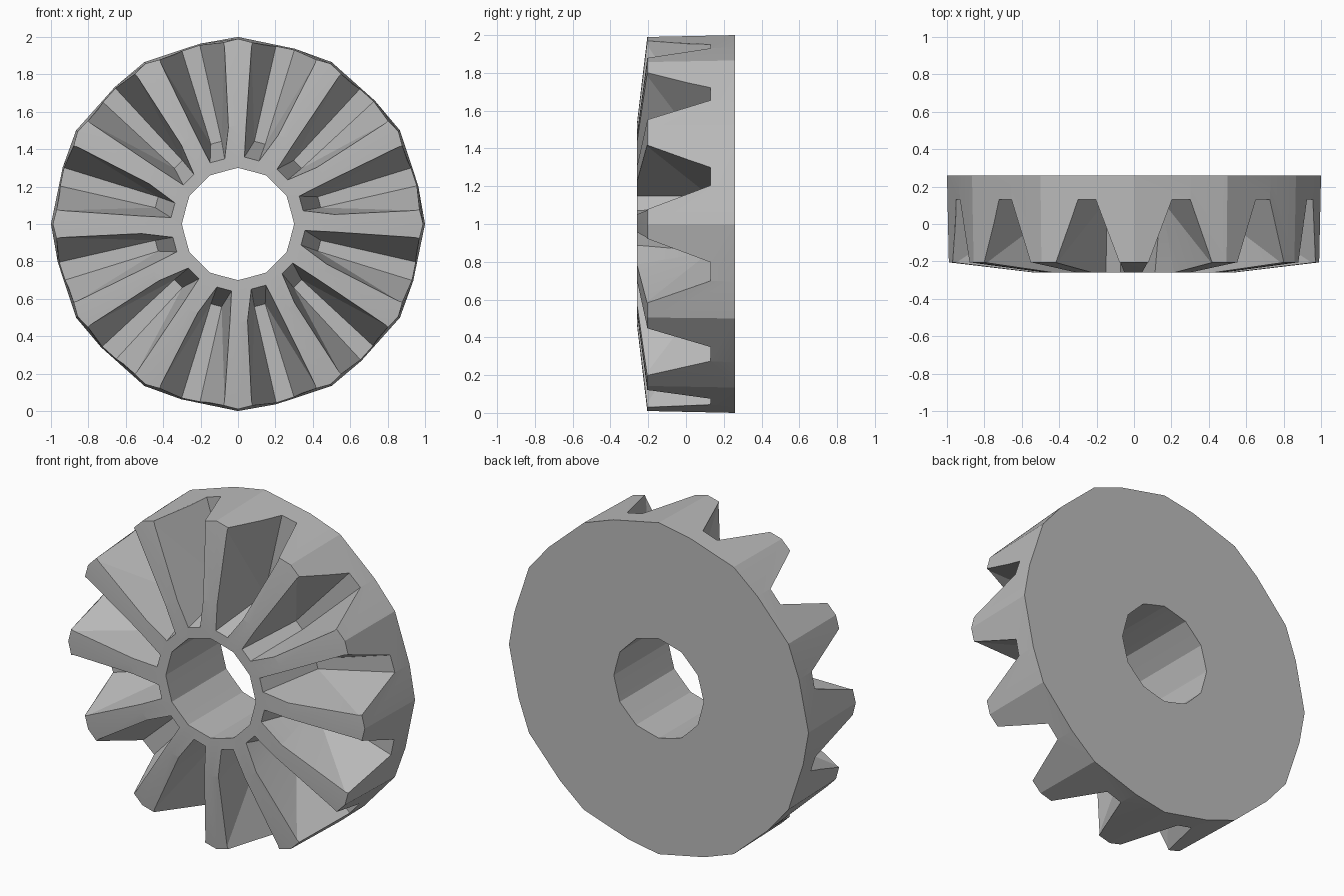
import bpy, bmesh
from math import sin, cos, radians

cube = bpy.data.objects.get("Cube")
if cube:
    bpy.data.objects.remove(cube)

TEETH = 12
STEP = 360 / TEETH

steel = bpy.data.materials.new("steel_grey")
steel.use_nodes = True
GREY = (0.5, 0.5, 0.5, 1)
steel.diffuse_color = GREY
steel.node_tree.nodes["Principled BSDF"].inputs["Base Color"].default_value = GREY


def make_object(name, bm):
    bmesh.ops.recalc_face_normals(bm, faces=bm.faces)
    mesh = bpy.data.meshes.new(name)
    bm.to_mesh(mesh)
    bm.free()
    mesh.materials.append(steel)
    obj = bpy.data.objects.new(name, mesh)
    bpy.context.collection.objects.link(obj)
    return obj


def polar(angle, radius, y):
    a = radians(angle)
    return (radius * sin(a), y, 1 + radius * cos(a))


# Gear blank: a closed profile (main radius, in-between radius, depth) turned about y
PROFILE = [(0.3, 0.291, 0.26), (1.0, 0.985, 0.26), (0.99, 0.96, -0.205),
           (0.53, 0.514, -0.26), (0.3, 0.291, -0.26)]
bm = bmesh.new()
rings = []
for main, between, y in PROFILE:
    ring = []
    for i in range(TEETH):
        ring.append(bm.verts.new(polar(i * STEP, main, y)))
        ring.append(bm.verts.new(polar(i * STEP + 18, between, y)))
    rings.append(ring)
count = TEETH * 2
for k, ring in enumerate(rings):
    nxt = rings[(k + 1) % len(rings)]
    for i in range(count):
        j = (i + 1) % count
        bm.faces.new((ring[i], ring[j], nxt[j], nxt[i]))
gear = make_object("crown_gear", bm)

# Tooth gaps: wedges given as (radial, sideways, depth) along the gap centre line
FLOOR, TOP = 0.13, -0.32
GAP = [(0.45, -0.03, FLOOR), (0.45, 0.03, FLOOR),
       (1.1, -0.055, FLOOR), (1.1, 0.055, FLOOR),
       (0.34, -0.064, TOP), (0.34, 0.02, TOP),
       (0.523, -0.093, TOP), (0.523, 0.093, TOP),
       (1.1, -0.225, TOP), (1.1, 0.225, TOP)]
bm = bmesh.new()
for i in range(TEETH):
    a = radians((i + 0.5) * STEP)
    verts = [bm.verts.new((u * sin(a) + v * cos(a), y, 1 + u * cos(a) - v * sin(a)))
             for u, v, y in GAP]
    bmesh.ops.convex_hull(bm, input=verts)
cutter = make_object("gap_cutter", bm)
cutter.hide_render = True

# Cut the gaps, then bake the result and drop the cutter
cut = gear.modifiers.new("tooth_gaps", "BOOLEAN")
cut.operation = "DIFFERENCE"
cut.solver = "EXACT"
cut.use_self = True
cut.object = cutter
bpy.ops.object.select_all(action="DESELECT")
bpy.context.view_layer.objects.active = gear
gear.select_set(True)
bpy.ops.object.modifier_apply(modifier=cut.name)
bpy.data.objects.remove(cutter)
bpy.ops.object.shade_smooth_by_angle(angle=radians(12))
